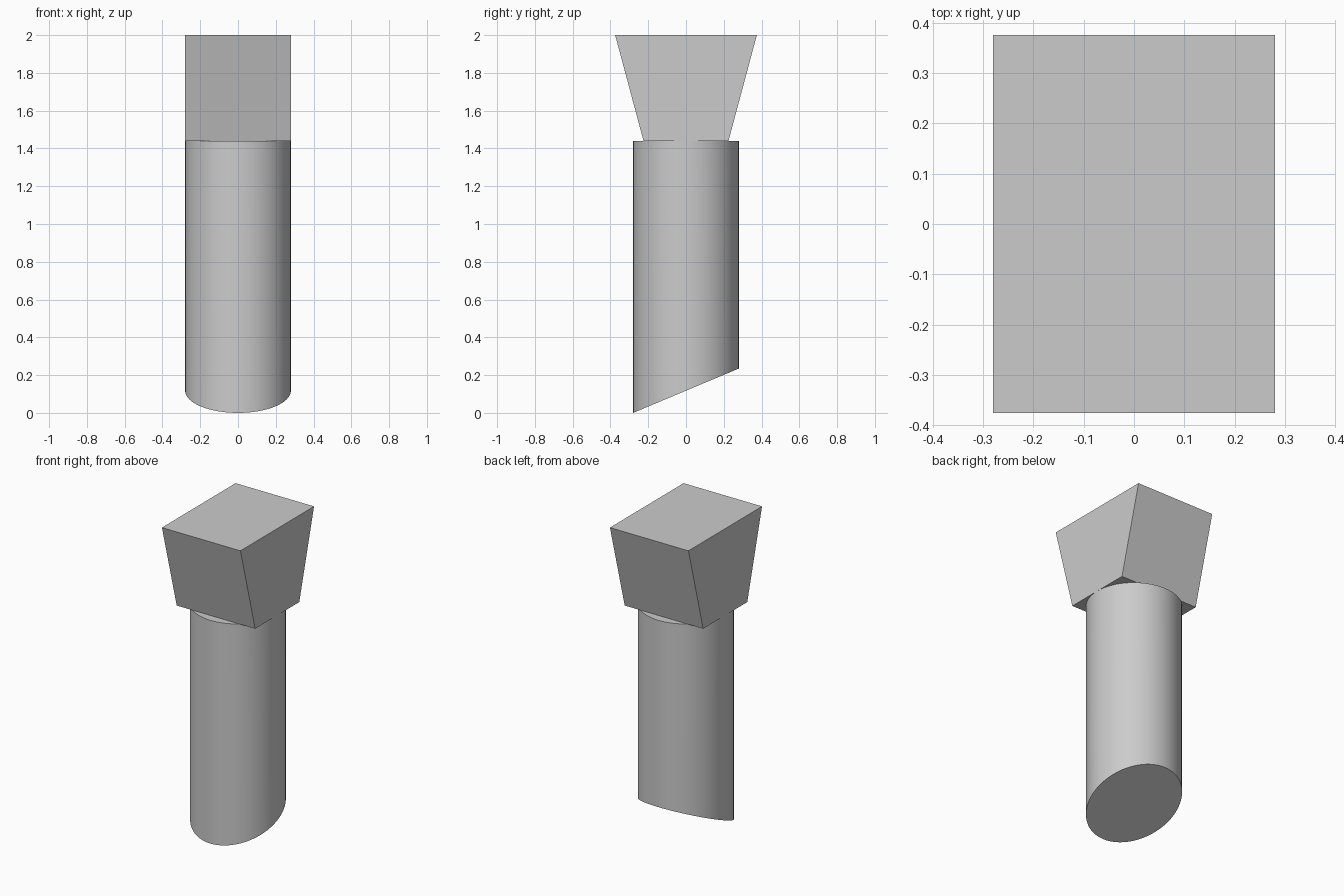
import bpy, bmesh, math

cube = bpy.data.objects.get("Cube")
if cube:
    bpy.data.objects.remove(cube, do_unlink=True)

grey = bpy.data.materials.new("plain_grey")
grey.use_nodes = True
color = (0.6, 0.6, 0.6, 1)
grey.diffuse_color = color
grey.node_tree.nodes["Principled BSDF"].inputs["Base Color"].default_value = color

RADIUS, SHAFT_TOP, TIP_RISE = 0.28, 1.44, 0.235


def add_object(name, bm):
    bmesh.ops.recalc_face_normals(bm, faces=bm.faces)
    mesh = bpy.data.meshes.new(name)
    bm.to_mesh(mesh)
    bm.free()
    mesh.materials.append(grey)
    obj = bpy.data.objects.new(name, mesh)
    bpy.context.collection.objects.link(obj)
    return obj


# Round shaft with a slanted lower end
bm = bmesh.new()
bmesh.ops.create_cone(bm, cap_ends=True, segments=64, radius1=RADIUS, radius2=RADIUS, depth=1)
for v in bm.verts:
    slant = TIP_RISE * (v.co.y + RADIUS) / (2 * RADIUS)
    v.co.z = SHAFT_TOP if v.co.z > 0 else slant
shaft = add_object("shaft", bm)
bpy.ops.object.select_all(action="DESELECT")
shaft.select_set(True)
bpy.context.view_layer.objects.active = shaft
bpy.ops.object.shade_smooth_by_angle(angle=math.radians(30))

# Block head flaring towards the front and back
bm = bmesh.new()
bmesh.ops.create_cube(bm, size=2)
for v in bm.verts:
    top = v.co.z > 0
    v.co.x *= RADIUS
    v.co.y *= 0.375 if top else 0.225
    v.co.z = 2.0 if top else SHAFT_TOP
add_object("flared_head", bm)
